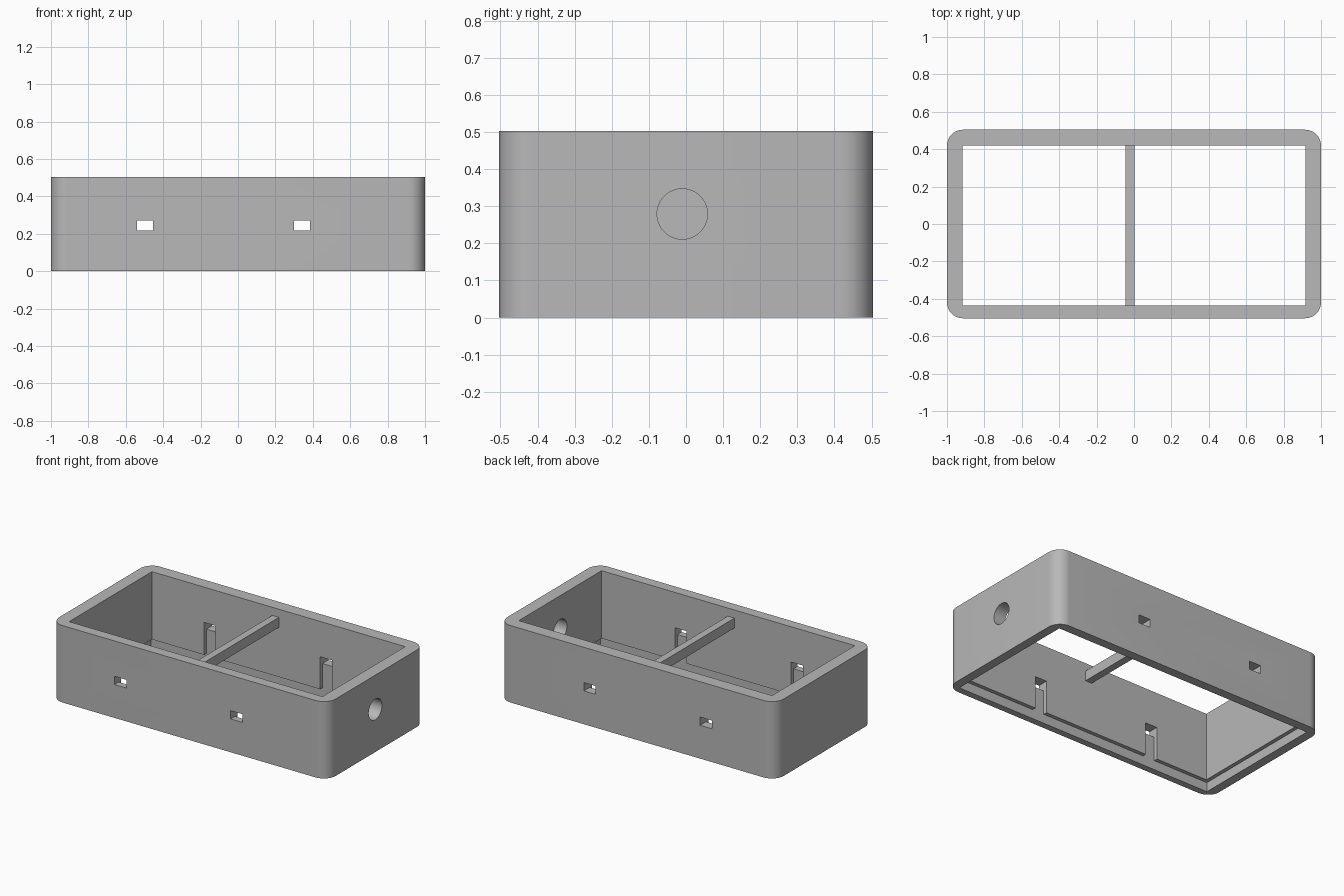
import bpy
import bmesh
import math
from mathutils import Matrix, Vector

cube = bpy.data.objects.get("Cube")
if cube:
    bpy.data.objects.remove(cube, do_unlink=True)

HALF_Y, HEIGHT, RADIUS = 0.504, 0.503, 0.085
IN_X, FRONT, BACK = 0.916, -0.436, 0.419    # inner wall faces
LIP, LIP_TOP = 0.025, 0.06                  # rebate width and height
SLOT_W, SLOT_LOW, SLOT_TOP = 0.085, 0.218, 0.272

grey = bpy.data.materials.new("plain_grey")
grey.use_nodes = True
grey.diffuse_color = (0.48, 0.48, 0.48, 1)
grey.node_tree.nodes["Principled BSDF"].inputs["Base Color"].default_value = grey.diffuse_color


def make_object(name, bm):
    bmesh.ops.recalc_face_normals(bm, faces=bm.faces)
    mesh = bpy.data.meshes.new(name)
    bm.to_mesh(mesh)
    bm.free()
    mesh.materials.append(grey)
    obj = bpy.data.objects.new(name, mesh)
    bpy.context.collection.objects.link(obj)
    return obj


def box(name, low, high, corner=0):
    """Box between two corners, with optional rounded upright edges."""
    low, high = Vector(low), Vector(high)
    bm = bmesh.new()
    bmesh.ops.create_cube(bm, size=1, matrix=Matrix.Translation((low + high) / 2)
                          @ Matrix.Diagonal((*(high - low), 1)))
    if corner:
        upright = [e for e in bm.edges
                   if abs(e.verts[0].co.z - e.verts[1].co.z) > 0.1]
        bmesh.ops.bevel(bm, geom=upright, offset=corner, segments=12,
                        profile=0.5, affect='EDGES')
    return make_object(name, bm)


# Rounded outer body
body = box("case_walls", (-1, -HALF_Y, 0), (1, HALF_Y, HEIGHT), RADIUS)

# Open interior and the lid rebate around the bottom
cutters = [
    box("interior_cutter", (-IN_X, FRONT, -0.1), (IN_X, BACK, HEIGHT + 0.1)),
    box("rebate_cutter", (-IN_X - LIP, FRONT - LIP, -0.1),
        (IN_X + LIP, BACK + LIP, LIP_TOP)),
]

# Clip slots through front and back, with channels running down inside
for x in (-0.54, 0.30):
    right = x + SLOT_W
    cutters.append(box("channel_cutter", (x, FRONT - LIP, -0.1),
                       (right, BACK + LIP, SLOT_TOP)))
    cutters.append(box("slot_cutter", (x, -0.6, SLOT_LOW), (right, 0.6, SLOT_TOP)))

# Round cable hole through the left end
bm = bmesh.new()
bmesh.ops.create_cone(bm, cap_ends=True, segments=48, radius1=0.068, radius2=0.068,
                      depth=0.4, matrix=Matrix.Translation((1, -0.01, 0.279))
                      @ Matrix.Rotation(math.pi / 2, 4, 'Y'))
cutters.append(make_object("cable_hole_cutter", bm))

for cutter in cutters:
    cutter.hide_render = True
    mod = body.modifiers.new(cutter.name, 'BOOLEAN')
    mod.operation = 'DIFFERENCE'
    mod.solver = 'EXACT'
    mod.object = cutter

# Bake the cuts and drop the cutters
graph = bpy.context.evaluated_depsgraph_get()
cut_mesh = bpy.data.meshes.new_from_object(body.evaluated_get(graph))
body.modifiers.clear()
body.data = cut_mesh
for cutter in cutters:
    bpy.data.objects.remove(cutter, do_unlink=True)

# Cross bar between the long walls
bar = box("cross_bar", (-0.045, FRONT - 0.01, 0.385), (0.003, BACK + 0.01, 0.45))

bpy.ops.object.select_all(action='DESELECT')
body.select_set(True)
bpy.context.view_layer.objects.active = body
bpy.ops.object.shade_smooth_by_angle(angle=math.radians(30))
